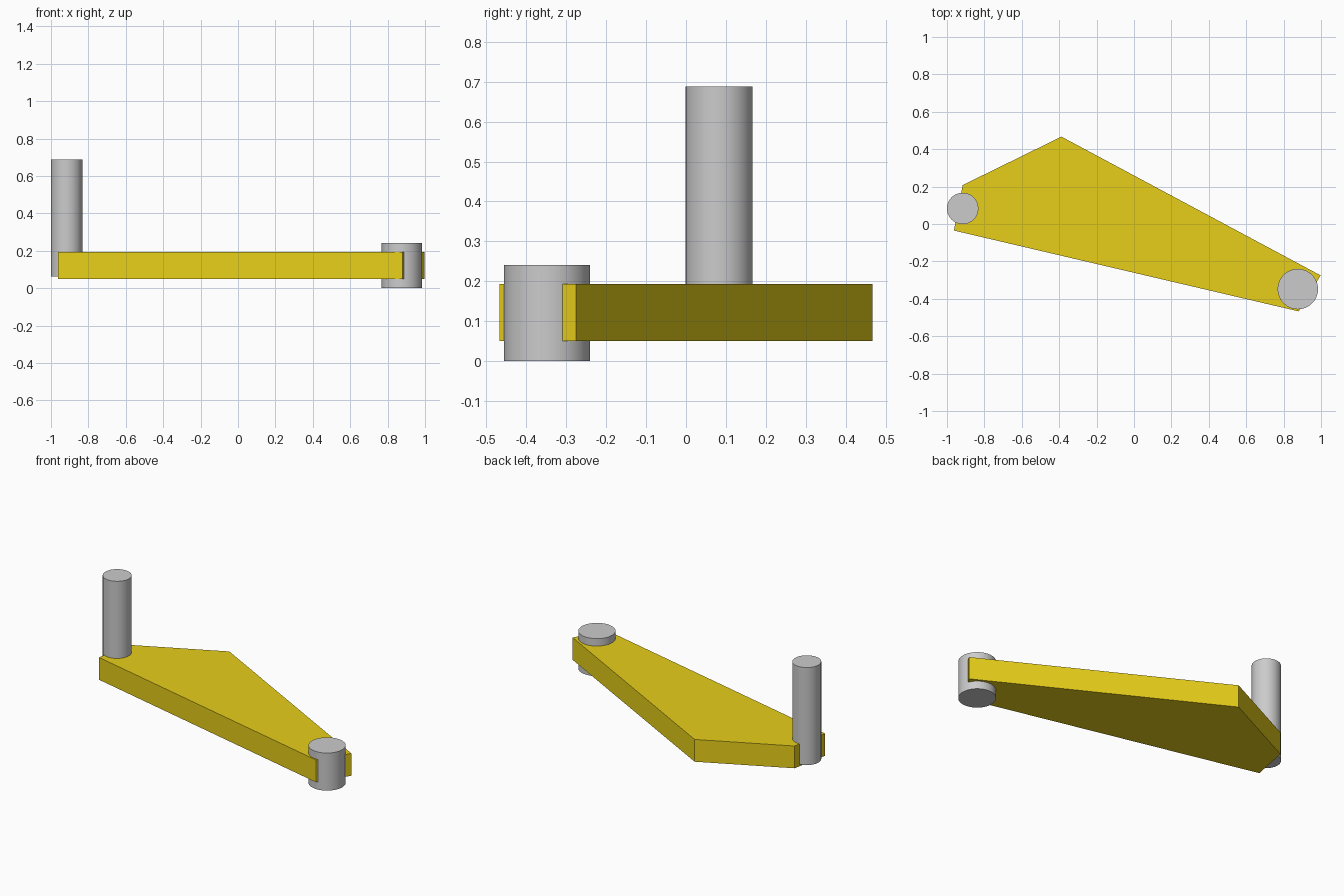
import bpy, bmesh, math

if "Cube" in bpy.data.objects:
    bpy.data.objects.remove(bpy.data.objects["Cube"])

def shaft(name, x, y, radius, z0, z1):
    bpy.ops.mesh.primitive_cylinder_add(vertices=64, radius=radius, depth=z1 - z0,
                                        location=(x, y, (z0 + z1) / 2))
    ob = bpy.context.object
    ob.name = name
    bpy.ops.object.shade_smooth_by_angle(angle=math.radians(30))
    return ob

# Flat five-sided arm plate, extruded from its outline
outline = [(-0.963, -0.035), (0.88, -0.467), (0.998, -0.275), (-0.388, 0.467), (-0.916, 0.208)]
z0, z1 = 0.05, 0.193
bm = bmesh.new()
base = bm.faces.new([bm.verts.new((x, y, z0)) for x, y in outline])
top = bmesh.ops.extrude_face_region(bm, geom=[base], use_keep_orig=True)
bmesh.ops.translate(bm, vec=(0, 0, z1 - z0),
                    verts=[v for v in top["geom"] if isinstance(v, bmesh.types.BMVert)])
bmesh.ops.recalc_face_normals(bm, faces=bm.faces)
mesh = bpy.data.meshes.new("arm_plate")
bm.to_mesh(mesh)
bm.free()
plate = bpy.data.objects.new("arm_plate", mesh)
bpy.context.collection.objects.link(plate)
yellow = bpy.data.materials.new("yellow_paint")
yellow.diffuse_color = (0.8, 0.62, 0.01, 1)
yellow.use_nodes = True
yellow.node_tree.nodes["Principled BSDF"].inputs["Base Color"].default_value = yellow.diffuse_color
mesh.materials.append(yellow)

# Tall handle post and short pivot hub
shaft("tall_post", -0.916, 0.083, 0.084, 0.062, 0.688)
shaft("pivot_hub", 0.876, -0.348, 0.108, 0.0, 0.241)
